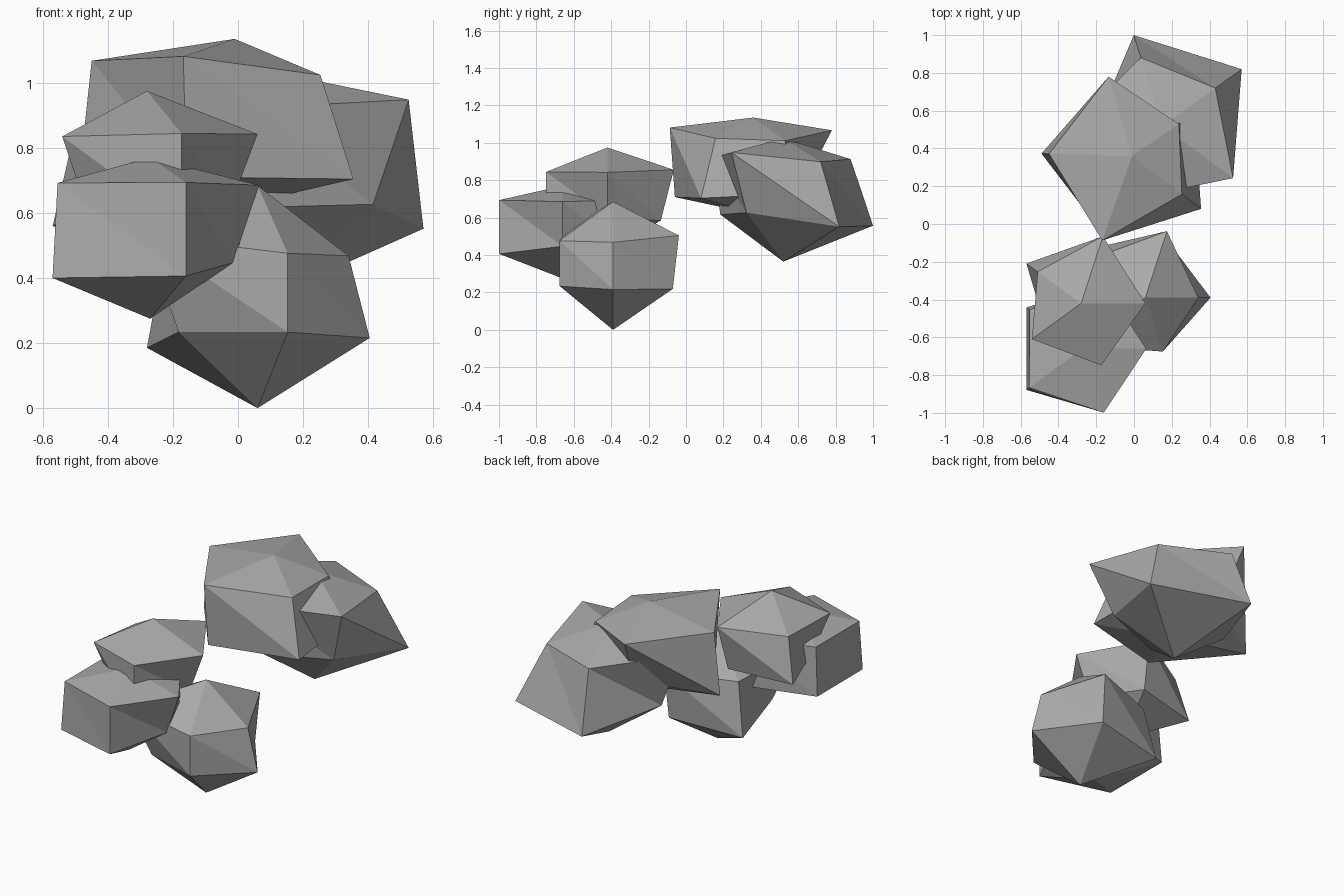
import bpy
import bmesh
from math import cos, sin, radians

old = bpy.data.objects.get("Cube")
if old:
    bpy.data.objects.remove(old, do_unlink=True)

SIDES = 5
RING_SLOPE = 0.404  # ring height as a share of its radius

stone = bpy.data.materials.new("stone_grey")
stone.use_nodes = True
stone.diffuse_color = (0.4, 0.4, 0.4, 1)
stone.node_tree.nodes["Principled BSDF"].inputs["Base Color"].default_value = (0.4, 0.4, 0.4, 1)


def ring(bm, radii, turn, side):
    """One five-sided ring; each corner is pushed out from the rock centre."""
    corners = []
    for i, r in enumerate(radii):
        a = radians(turn + i * 360 / SIDES)
        corners.append(bm.verts.new((r * cos(a), r * sin(a), side * r * RING_SLOPE)))
    return corners


def make_rock(name, centre, turn, top, upper_radii, lower_radii, bottom):
    """Two rings of corners capped with a peak and a base point."""
    bm = bmesh.new()
    peak = bm.verts.new((0, 0, top))
    base = bm.verts.new((0, 0, -bottom))
    upper = ring(bm, upper_radii, turn, 1)
    lower = ring(bm, lower_radii, turn, -1)
    for i in range(SIDES):
        j = (i + 1) % SIDES
        bm.faces.new((peak, upper[i], upper[j]))
        bm.faces.new((upper[i], lower[j], upper[j]))
        bm.faces.new((upper[i], lower[i], lower[j]))
        bm.faces.new((base, lower[j], lower[i]))
    bmesh.ops.recalc_face_normals(bm, faces=bm.faces)
    mesh = bpy.data.meshes.new(name)
    bm.to_mesh(mesh)
    bm.free()
    mesh.materials.append(stone)
    rock = bpy.data.objects.new(name, mesh)
    rock.location = centre
    bpy.context.collection.objects.link(rock)
    return rock


# Front cluster: three small rocks
make_rock("low_front_rock", (0.06, -0.39, 0.355), 0, 0.33,
          (0.28, 0.37, 0.35, 0.43, 0.3), (0.345, 0.336, 0.42, 0.3, 0.3), 0.355)
make_rock("front_rock", (-0.27, -0.66, 0.55), 0, 0.22,
          (0.335, 0.36, 0.35, 0.352, 0.356), (0.255, 0.36, 0.371, 0.371, 0.356), 0.275)
make_rock("middle_rock", (-0.28, -0.42, 0.705), 0, 0.27,
          (0.34, 0.373, 0.284, 0.322, 0.345), (0.25, 0.3, 0.358, 0.23, 0.345), 0.27)

# Back cluster: two large rocks
make_rock("top_rock", (-0.01, 0.36, 0.89), 34.5, 0.245,
          (0.3, 0.438, 0.44, 0.474, 0.332), (0.4, 0.28, 0.48, 0.445, 0.46), 0.27)
make_rock("back_rock", (0.15, 0.52, 0.76), 35.5, 0.265,
          (0.344, 0.378, 0.477, 0.4, 0.466), (0.516, 0.503, 0.353, 0.355, 0.33), 0.395)
